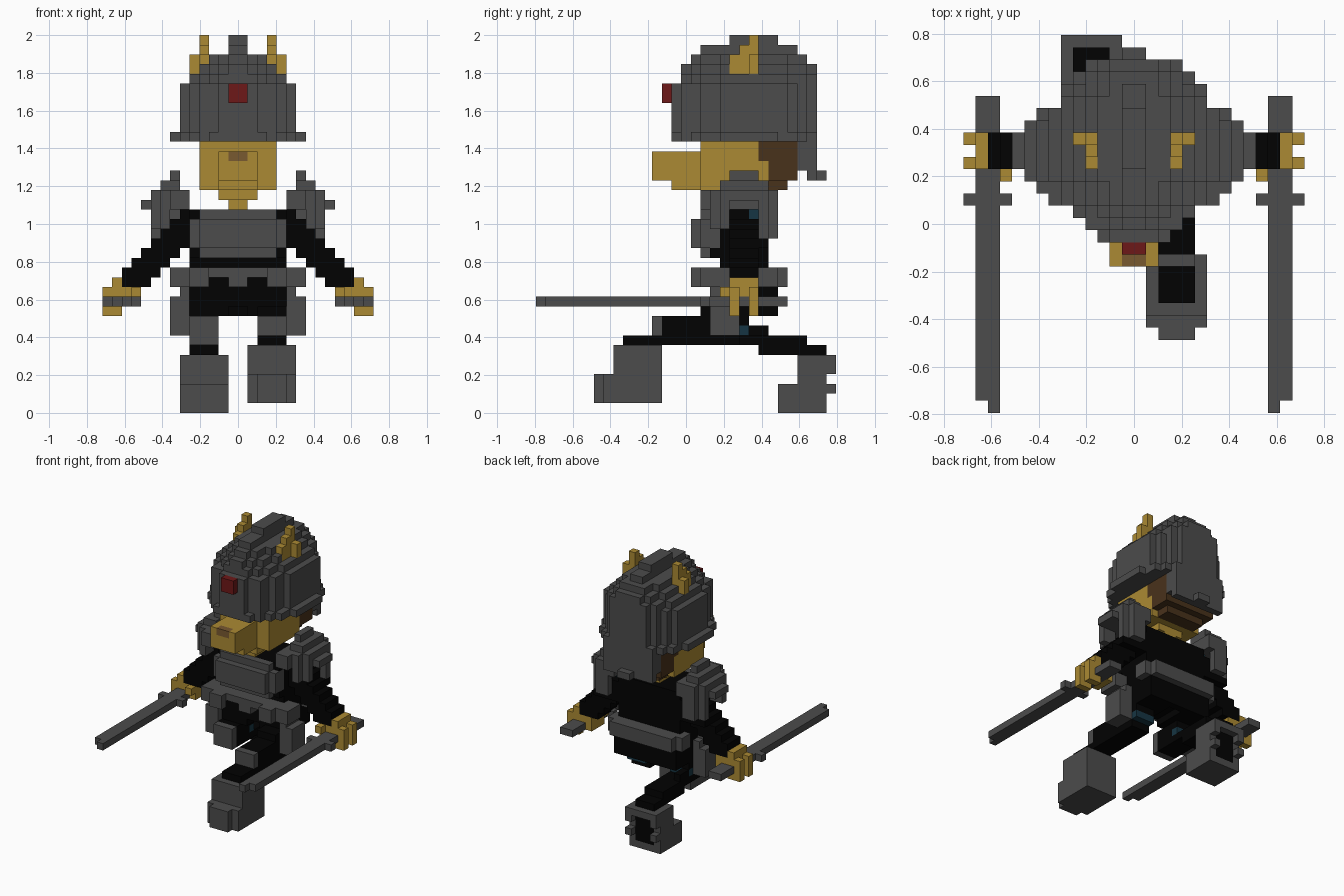
import bpy
import bmesh
from mathutils import Vector

cube = bpy.data.objects.get("Cube")
if cube:
    bpy.data.objects.remove(cube)

UNIT = 2 / 39          # edge of one block
MIDDLE = 15.5          # block row lying on the y axis origin

COLOURS = {
    "steel grey": (.072, .072, .072),
    "cloth black": (.0007, .0007, .0007),
    "gold": (.41, .255, .033),
    "dark red": (.155, .009, .009),
    "hair brown": (.066, .032, .011),
    "nose tan": (.19, .1, .03),
    "dark teal": (.008, .036, .056),
}

materials = {}
for label, rgb in COLOURS.items():
    material = bpy.data.materials.new(label)
    material.use_nodes = True
    colour = (*rgb, 1)
    material.diffuse_color = colour
    material.node_tree.nodes["Principled BSDF"].inputs["Base Color"].default_value = colour
    materials[label] = material

GREY, BLACK, GOLD, RED, BROWN, TAN, TEAL = COLOURS
blocks = {}            # block position -> (part name, colour)


def fill(part, colour, xs, ys, zs):
    """Fill a box of blocks; later parts replace earlier ones."""
    for x in range(*xs):
        for y in range(*ys):
            for z in range(*zs):
                blocks[x, y, z] = (part, colour)


def pair(part, colour, xs, ys, zs):
    """Fill a box on the left side and its mirror on the right."""
    fill("left_" + part, colour, xs, ys, zs)
    fill("right_" + part, colour, (-xs[1], -xs[0]), ys, zs)


def oval(part, colour, half, ys, zs):
    """Fill a rounded slab row by row, blunter at the back."""
    centre = (ys[0] + ys[1] - 1) / 2
    radius = (ys[1] - ys[0]) / 2
    for y in range(*ys):
        t = abs(y - centre) / radius
        power = 2 if y < centre else 2.7
        w = max(1, round(half * (1 - t ** power) ** (1 / power)))
        fill(part, colour, (-w, w), (y, y + 1), zs)


# torso
fill("torso", BLACK, (-5, 5), (18, 24), (16, 21))
fill("abdomen", BLACK, (-5, 5), (19, 24), (11, 16))
fill("abdomen", BLACK, (-5, 5), (24, 25), (10, 13))
pair("hip", BLACK, (1, 5), (19, 24), (10, 11))
pair("hip", BLACK, (2, 5), (19, 22), (9, 10))

# chest armour
fill("chest_plate", GREY, (-5, 5), (17, 19), (17, 20))
fill("chest_plate", GREY, (-4, 4), (17, 18), (16, 21))
fill("chest_plate", GREY, (-4, 4), (16, 17), (17, 20))

# belt and hip armour
fill("belt", GREY, (-6, 6), (17, 19), (14, 15))
fill("buckle", GREY, (-1, 1), (17, 19), (13, 15))
pair("belt_pouch", GREY, (4, 7), (17, 20), (13, 15))
pair("belt_pouch", GREY, (3, 5), (16, 17), (13, 15))
pair("belt_side", GREY, (5, 6), (23, 25), (13, 15))
fill("belt_back", GREY, (-6, 6), (24, 25), (13, 15))
fill("belt_back", GREY, (-5, 5), (25, 26), (13, 15))
pair("hip_guard", GREY, (5, 6), (18, 21), (12, 13))
pair("hip_guard", GREY, (5, 7), (18, 21), (8, 12))

# arms step outward as they go down
for step in range(8):
    z = 20 - step
    inner, outer = 4 + max(0, step - 2), min(12, 6 + step)
    pair("arm", BLACK, (inner, outer), (20, 24 if step in (1, 2, 3) else 23), (z, z + 1))
pair("arm_lining", TEAL, (5, 6), (22, 23), (20, 21))

# shoulder armour, a stepped dome open over the arm
for x, reach, top in ((5, 4, 23), (6, 4, 25), (7, 3, 24), (8, 2, 23), (9, 1, 22)):
    front, back = 21 - reach, 22 + min(reach, 3)
    pair("shoulder", GREY, (x, x + 1), (20, 23), (21, top))
    pair("shoulder", GREY, (x, x + 1), (front, back), (21, min(top, 23)))
    if x in (7, 8):
        pair("shoulder", GREY, (x, x + 1), (front, 20), (19, 21))
    if x in (6, 7, 8):
        pair("shoulder", GREY, (x, x + 1), (back - 1, back), (18, 21))
pair("shoulder", GREY, (6, 8), (19, 24), (23, 24))

# hands
pair("hand", GOLD, (12, 13), (20, 23), (13, 14))
pair("hand", GOLD, (10, 13), (20, 23), (12, 13))
pair("thumb", GOLD, (10, 11), (19, 20), (12, 13))
for y in (20, 22):
    pair("finger", GOLD, (13, 14), (y, y + 1), (10, 13))
    pair("finger", GOLD, (12, 13), (y, y + 1), (10, 11))
pair("palm", GOLD, (10, 11), (20, 23), (11, 12))

# swords
pair("sword", GREY, (11, 13), (1, 26), (11, 12))
pair("sword_tip", GREY, (11, 12), (0, 1), (11, 12))
pair("sword_guard", GREY, (10, 14), (17, 18), (11, 12))

# left leg, stretched forward
fill("left_thigh", BLACK, (2, 5), (13, 21), (8, 10))
fill("left_thigh", BLACK, (2, 5), (17, 22), (9, 11))
fill("left_shin", BLACK, (2, 5), (9, 21), (7, 8))
fill("left_knee", GREY, (2, 5), (12, 13), (8, 10))
fill("left_boot", GREY, (1, 6), (8, 13), (4, 7))
fill("left_boot", GREY, (1, 6), (7, 13), (1, 4))
fill("left_toe", GREY, (2, 5), (6, 7), (1, 4))

# right leg, stretched back
fill("right_thigh", BLACK, (-5, -2), (18, 22), (7, 10))
fill("right_thigh", BLACK, (-5, -4), (22, 24), (8, 9))
fill("right_shin", BLACK, (-5, -2), (18, 28), (7, 8))
fill("right_shin", BLACK, (-5, -2), (23, 30), (6, 7))
fill("right_knee", GREY, (-5, -2), (17, 18), (7, 10))
fill("right_boot", GREY, (-6, -1), (27, 30), (3, 6))
fill("right_boot", GREY, (-6, -1), (25, 30), (0, 3))
fill("right_boot_back", BLACK, (-5, -2), (28, 30), (1, 6))
fill("right_heel", GREY, (-6, -1), (30, 31), (5, 6))
for x in (-6, -2):
    for z in (2, 4):
        fill("right_heel", GREY, (x, x + 1), (30, 31), (z, z + 1))
pair("hip_lining", TEAL, (2, 5), (21, 22), (8, 9))

# head
fill("neck", GOLD, (-1, 1), (18, 23), (21, 22))
fill("neck", GOLD, (-2, 2), (17, 23), (22, 23))
fill("head", GOLD, (-4, 4), (17, 24), (23, 28))
fill("chin", GOLD, (-2, 2), (14, 17), (23, 24))
fill("snout", GOLD, (-2, 2), (12, 17), (24, 27))
fill("nose", TAN, (-1, 1), (12, 13), (26, 27))
fill("hair", BROWN, (-4, 4), (23, 27), (26, 28))
fill("hair", BROWN, (-4, 4), (24, 27), (24, 26))
fill("hair", BROWN, (-3, 3), (24, 26), (23, 24))

# helmet
oval("helmet_brim", GREY, 7, (14, 29), (28, 29))
oval("helmet", GREY, 6, (14, 29), (29, 34))
oval("helmet", GREY, 5, (15, 29), (34, 35))
oval("helmet", GREY, 4, (15, 29), (35, 36))
oval("helmet", GREY, 3, (16, 28), (36, 37))
fill("helmet_crest", GREY, (-1, 1), (17, 27), (37, 38))
fill("helmet_crest", GREY, (-1, 1), (20, 25), (38, 39))
fill("neck_guard", GREY, (-4, 4), (27, 29), (25, 28))
fill("neck_guard_rim", GREY, (-4, 4), (28, 29), (24, 25))
fill("neck_guard_rim", GREY, (-1, 1), (29, 30), (24, 25))
fill("brow_gem", RED, (-1, 1), (13, 14), (32, 34))

# horns
pair("horn", GOLD, (3, 4), (20, 23), (35, 37))
pair("horn", GOLD, (4, 5), (22, 23), (35, 37))
pair("horn", GOLD, (3, 4), (21, 23), (37, 38))
pair("horn", GOLD, (3, 4), (22, 23), (38, 39))

# one mesh per part, made of the outward faces of its blocks
parts = {}
for cell, owner in blocks.items():
    parts.setdefault(owner, []).append(cell)

for (part, colour), cells in parts.items():
    bm = bmesh.new()
    corners = {}

    def corner(p):
        key = tuple(p)
        if key not in corners:
            x, y, z = key
            corners[key] = bm.verts.new(Vector((x, y - MIDDLE, z)) * UNIT)
        return corners[key]

    for cell in cells:
        for axis in range(3):
            for side in (0, 1):
                beside = list(cell)
                beside[axis] += 2 * side - 1
                if tuple(beside) in blocks:
                    continue
                u, v = (axis + 1) % 3, (axis + 2) % 3
                loop = []
                for du, dv in ((0, 0), (1, 0), (1, 1), (0, 1)):
                    p = list(cell)
                    p[axis] += side
                    p[u] += du
                    p[v] += dv
                    loop.append(corner(p))
                bm.faces.new(loop if side else loop[::-1])
    bmesh.ops.dissolve_limit(bm, angle_limit=.01, verts=bm.verts, edges=bm.edges)
    mesh = bpy.data.meshes.new(part)
    bm.to_mesh(mesh)
    bm.free()
    mesh.materials.append(materials[colour])
    bpy.context.collection.objects.link(bpy.data.objects.new(part, mesh))
